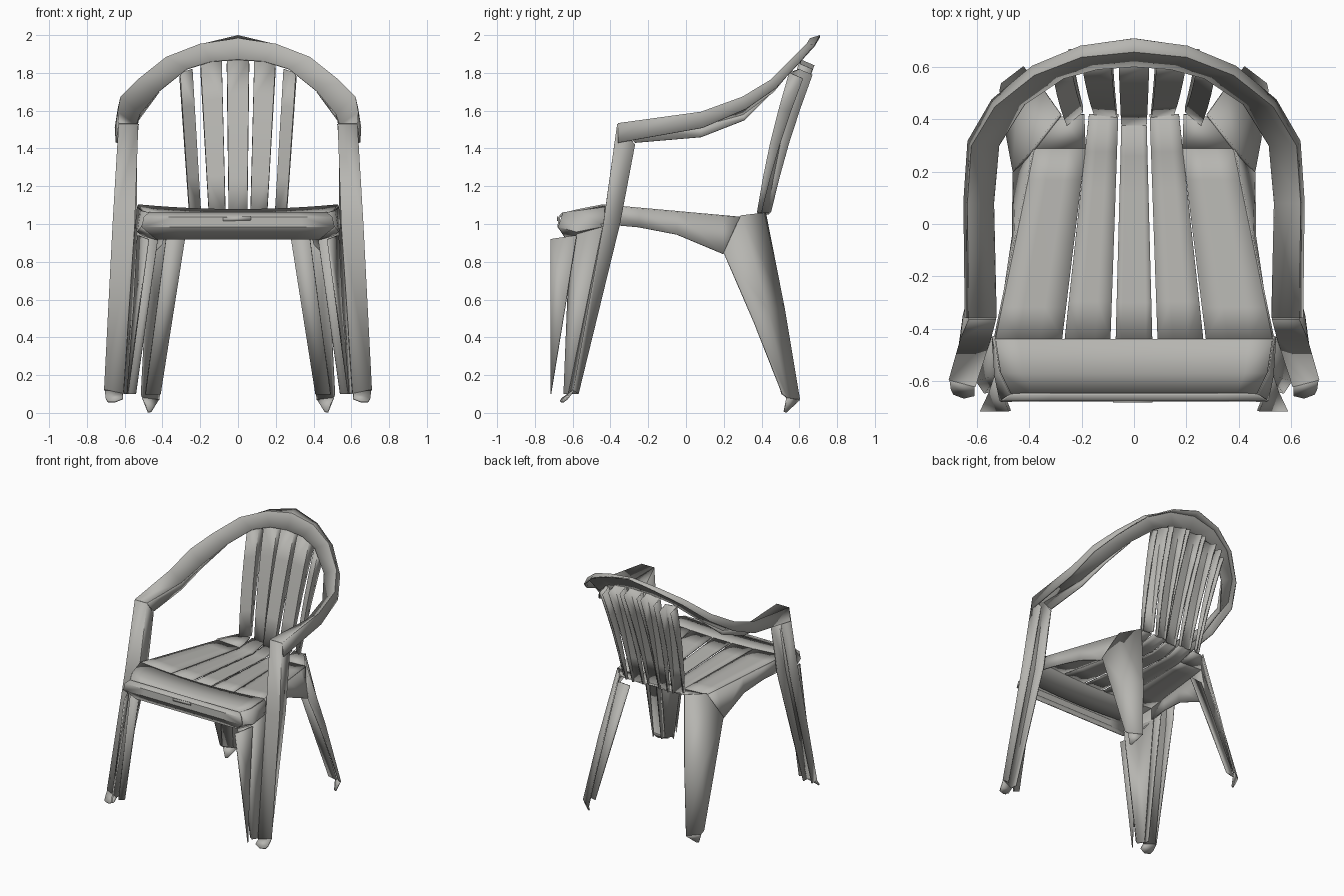
import bpy
import math
from mathutils import Vector

cube = bpy.data.objects.get("Cube")
if cube:
    bpy.data.objects.remove(cube, do_unlink=True)

# Single plastic colour
plastic = bpy.data.materials.new("warm_grey_plastic")
plastic.use_nodes = True
colour = (0.47, 0.465, 0.44, 1)
plastic.diffuse_color = colour
plastic.node_tree.nodes["Principled BSDF"].inputs["Base Color"].default_value = colour


def sheet(name, rows, mirrored=True, thickness=0.01):
    """Thin moulded sheet lofted through rows of points, mirrored left to right."""
    width = len(rows[0])
    points = [tuple(point) for row in rows for point in row]
    faces = []
    for r in range(len(rows) - 1):
        for c in range(width - 1):
            corner = r * width + c
            faces.append((corner, corner + 1, corner + width + 1, corner + width))
    mesh = bpy.data.meshes.new(name)
    mesh.from_pydata(points, [], faces)
    mesh.materials.append(plastic)
    part = bpy.data.objects.new(name, mesh)
    bpy.context.collection.objects.link(part)
    if mirrored:
        mirror = part.modifiers.new("mirror", 'MIRROR')
        mirror.use_clip = True
    shell = part.modifiers.new("shell", 'SOLIDIFY')
    shell.thickness = thickness
    shell.offset = 0
    bpy.ops.object.select_all(action='DESELECT')
    part.select_set(True)
    bpy.context.view_layer.objects.active = part
    bpy.ops.object.shade_smooth_by_angle(angle=math.radians(28))


def lerp(a, b, t):
    return a + (b - a) * t


def seat_point(x, y):
    """Point on the dished seat: rounded front, dip towards the rear."""
    profile = [(-0.65, 1.06), (-0.45, 1.1), (-0.1, 1.075), (0.3, 1.045), (0.45, 1.085)]
    dish = 0.025 * (1 - (x / 0.53) ** 2)
    for (y_a, z_a), (y_b, z_b) in zip(profile, profile[1:]):
        if y <= y_b:
            break
    return (x, y, lerp(z_a, z_b, (y - y_a) / (y_b - y_a)) - dish)


# Seat front: full-width panel ahead of the slots
sheet("seat_front", [[seat_point(half * i / 6, y) for i in range(7)]
                     for half, y in ((0.47, -0.65), (0.51, -0.57), (0.53, -0.44))])


# Seat strips: taper towards the rear, separated by slots
def seat_strip(name, front, rear, rear_y):
    rows = []
    for i in range(7):
        t = i / 6
        left, right = lerp(front[0], rear[0], t), lerp(front[1], rear[1], t)
        rows.append([seat_point(lerp(left, right, k / 3), lerp(-0.44, rear_y, t))
                     for k in range(4)])
    sheet(name, rows)


seat_strip("seat_strip_centre", (0, 0.07), (0, 0.048), 0.4)
seat_strip("seat_strip_inner", (0.09, 0.265), (0.06, 0.172), 0.42)
seat_strip("seat_strip_outer", (0.275, 0.53), (0.185, 0.38), 0.29)
sheet("seat_rear_corner", [[seat_point(0.185, 0.29), seat_point(0.38, 0.29)],
                           [seat_point(0.19, 0.42), seat_point(0.28, 0.41)]])


# Back slats: leaning channels with rear-facing flanges
def back_slat(name, low_left, low_right, top_left, top_right, mirrored=True):
    low_left, low_right, top_left, top_right = map(
        Vector, (low_left, low_right, top_left, top_right))
    rows = []
    for i in range(5):
        t = i / 4
        sag = Vector((0, -0.015 * math.sin(math.pi * t), 0))
        left = low_left.lerp(top_left, t) + sag
        right = low_right.lerp(top_right, t) + sag
        rear = Vector((0, lerp(0.02, 0.07, t), lerp(0, -0.03, t)))
        rows.append([left + rear, left, right, right + rear])
    sheet(name, rows, mirrored)


back_slat("back_slat_centre", (-0.045, 0.38, 1.05), (0.045, 0.38, 1.05),
          (-0.055, 0.61, 1.87), (0.055, 0.61, 1.87), False)
back_slat("back_slat_inner", (0.07, 0.41, 1.05), (0.15, 0.42, 1.05),
          (0.09, 0.61, 1.87), (0.195, 0.6, 1.85))
back_slat("back_slat_outer", (0.2, 0.43, 1.06), (0.255, 0.38, 1.06),
          (0.245, 0.6, 1.82), (0.305, 0.55, 1.8))

# Arm and back rim: one sweeping band whose outer lip turns down along the arms
inner_edge = [(0, 0.605, 1.87), (0.14, 0.595, 1.86), (0.27, 0.56, 1.82), (0.42, 0.46, 1.7),
              (0.52, 0.3, 1.58), (0.54, 0.08, 1.52), (0.53, -0.36, 1.53)]
outer_edge = [(0, 0.66, 1.98), (0.2, 0.64, 1.95), (0.38, 0.57, 1.88), (0.53, 0.45, 1.76),
              (0.62, 0.3, 1.67), (0.635, 0.08, 1.59), (0.63, -0.36, 1.53)]
lip_edge = []
for step, (x, y, z) in enumerate(outer_edge):
    t = step / (len(outer_edge) - 1)
    lip_edge.append((x * 1.02, y + lerp(0.05, 0, t), z + lerp(0.015, -0.1, t)))
sheet("arm_and_back_rim", list(zip(inner_edge, outer_edge, lip_edge)))
sheet("arm_inner_skirt", [[inner_edge[-1], *inner_edge[5:2:-1]],
                          [(0.54, -0.27, 1.43), (0.55, 0.08, 1.46),
                           (0.53, 0.31, 1.55), inner_edge[3]]])

# Front apron: rolled lip below the seat edge
apron_profile = [(0.47, -0.65, 1.06), (0.5, -0.672, 1.035), (0.51, -0.675, 0.985), (0.43, -0.63, 0.92)]
sheet("front_apron", [[(half * i / 3, y, z) for i in range(4)] for half, y, z in apron_profile])
sheet("apron_corner", [[(0.47, -0.65, 1.06), (0.51, -0.57, 1.07), (0.53, -0.43, 1.09)],
                       [(0.51, -0.675, 0.985), (0.53, -0.58, 0.96), (0.54, -0.43, 0.99)],
                       [(0.43, -0.63, 0.92), (0.5, -0.58, 0.94), (0.54, -0.43, 0.99)]])
sheet("apron_grip_plate", [[(-0.08, -0.68, 1.015), (0.07, -0.68, 1.02)],
                           [(-0.08, -0.68, 1.035), (0.07, -0.68, 1.04)]], False, 0.006)

# Side aprons: deepen and flare towards the rear legs
side_top = [seat_point(lerp(0.53, 0.38, t), lerp(-0.43, 0.29, t)) for t in (0, 0.25, 0.53, 0.87, 1)]
side_depth = [0.1, 0.1, 0.12, 0.2, 0.14]
sheet("side_apron", [side_top, [(x + (depth - 0.1) * 0.6, y, z - depth)
                                for (x, y, z), depth in zip(side_top, side_depth)]])

# Front legs: channel section open to the rear
sheet("front_leg", [
    [(0.54, -0.27, 1.42), (0.53, -0.36, 1.53), (0.63, -0.36, 1.53), (0.63, -0.27, 1.42)],
    [(0.54, -0.35, 1), (0.55, -0.435, 1), (0.66, -0.435, 1), (0.65, -0.35, 1)],
    [(0.61, -0.57, 0.1), (0.61, -0.62, 0.1), (0.705, -0.595, 0.12), (0.68, -0.57, 0.1)]])
sheet("front_leg_foot", [[(0.61, -0.62, 0.1), (0.705, -0.595, 0.12)],
                         [(0.61, -0.655, 0.075), (0.7, -0.63, 0.075)],
                         [(0.65, -0.665, 0.06), (0.69, -0.65, 0.06)]])
sheet("front_leg_inner_web", [[(0.42, -0.61, 0.95), (0.51, -0.57, 1), (0.54, -0.43, 1)],
                              [(0.54, -0.62, 0.1), (0.57, -0.645, 0.1), (0.6, -0.6, 0.1)]])
sheet("front_leg_fin", [[(0.53, -0.58, 0.94), (0.475, -0.715, 0.92)],
                        [(0.55, -0.64, 0.56), (0.585, -0.715, 0.1)]])

# Rear legs: side panel and diagonal back panel, with a separate inner web
sheet("rear_leg", [
    [(0.46, 0.2, 0.85), (0.38, 0.29, 1.045), (0.28, 0.42, 1.06)],
    [(0.49, 0.36, 0.48), (0.445, 0.43, 0.55), (0.35, 0.52, 0.55)],
    [(0.51, 0.51, 0.1), (0.505, 0.535, 0.08), (0.42, 0.6, 0.07)]])
sheet("rear_leg_inner_web", [[(0.28, 0.29, 0.93), (0.38, 0.28, 0.93)],
                             [(0.41, 0.53, 0.1), (0.49, 0.51, 0.1)]])
sheet("rear_leg_foot", [[(0.42, 0.6, 0.07), (0.505, 0.535, 0.08)],
                        [(0.46, 0.53, 0.005), (0.475, 0.52, 0.005)]])
